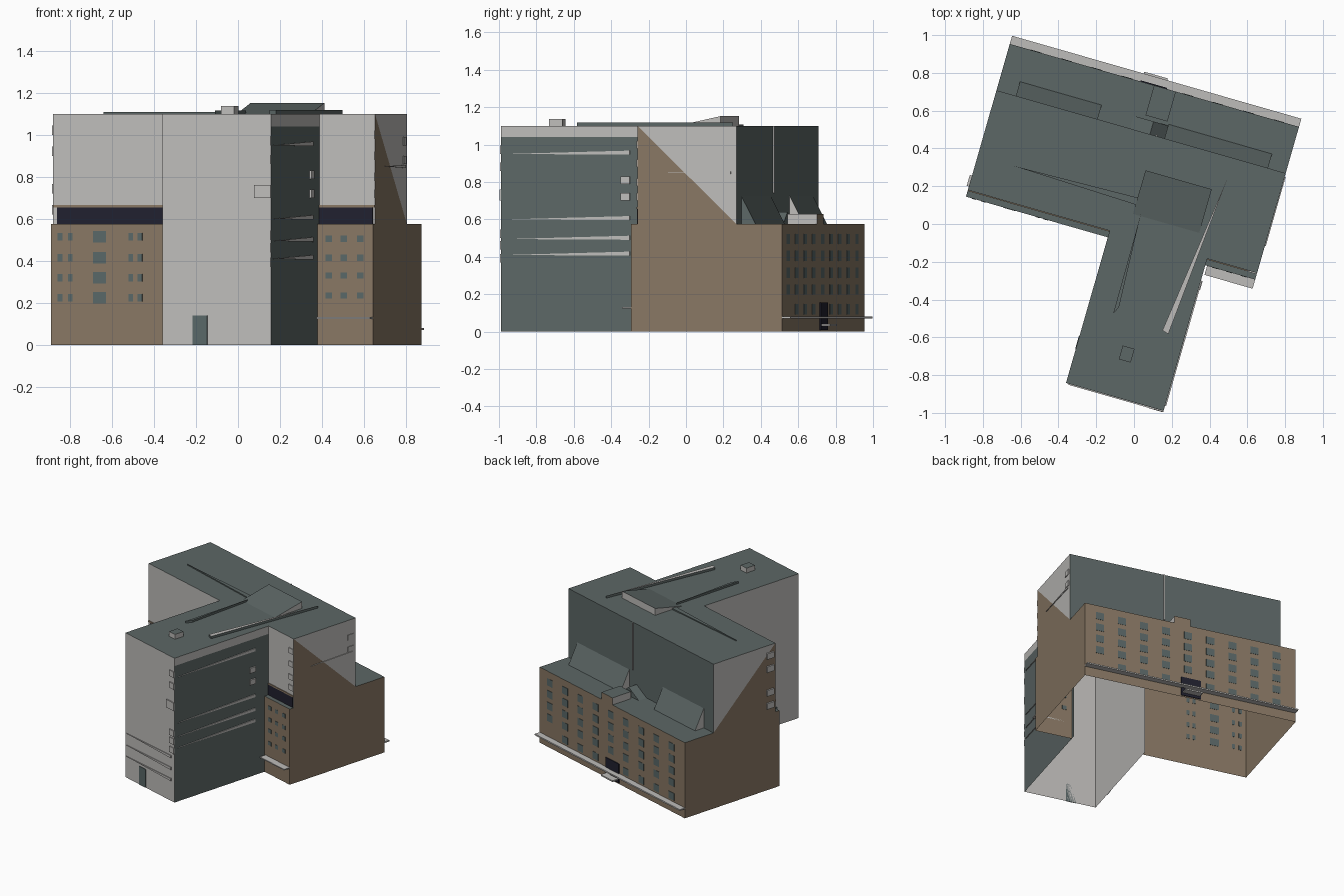
import bpy, bmesh, math
from mathutils import Vector

cube = bpy.data.objects.get("Cube")
if cube:
    bpy.data.objects.remove(cube, do_unlink=True)

TURN = math.radians(-16)          # whole building is turned on its plot


def material(name, r, g, b):
    m = bpy.data.materials.new(name)
    m.use_nodes = True
    m.diffuse_color = (r, g, b, 1)
    bsdf = next(n for n in m.node_tree.nodes if n.type == 'BSDF_PRINCIPLED')
    bsdf.inputs["Base Color"].default_value = (r, g, b, 1)
    return m


WHITE = material("pale plaster", .515, .505, .49)
BROWN = material("brown brick", .245, .183, .125)
GREEN = material("slate green", .108, .135, .132)
GLASS = material("window teal", .10, .135, .135)
NAVY = material("dark navy", .015, .015, .028)


def finish(name, bm, mats, rule=None):
    """Colour faces by rule (None removes the face) and make the object."""
    bmesh.ops.recalc_face_normals(bm, faces=bm.faces)
    if rule:
        chosen = [(f, rule(f.normal, f.calc_center_median())) for f in bm.faces]
        for f, m in chosen:
            if m:
                f.material_index = mats.index(m)
        bmesh.ops.delete(bm, geom=[f for f, m in chosen if not m], context='FACES')
    mesh = bpy.data.meshes.new(name)
    bm.to_mesh(mesh)
    bm.free()
    for m in mats:
        mesh.materials.append(m)
    ob = bpy.data.objects.new(name, mesh)
    ob.rotation_euler.z = TURN
    bpy.context.collection.objects.link(ob)


def extrude(bm, pts, vec):
    """Add a solid made by sweeping a polygon along a vector."""
    a = [bm.verts.new(p) for p in pts]
    b = [bm.verts.new(Vector(p) + Vector(vec)) for p in pts]
    bm.faces.new(a)
    bm.faces.new(b[::-1])
    for i in range(len(a)):
        j = (i + 1) % len(a)
        bm.faces.new((a[i], a[j], b[j], b[i]))


def add_box(bm, u0, u1, v0, v1, z0, z1):
    extrude(bm, [(u0, v0, z0), (u1, v0, z0), (u1, v1, z0), (u0, v1, z0)], (0, 0, z1 - z0))


def cut(bm, point, normal):
    bmesh.ops.bisect_plane(bm, geom=bm.verts[:] + bm.edges[:] + bm.faces[:],
                           plane_co=point, plane_no=normal)


def boxes(name, items, mats, rule=None):
    bm = bmesh.new()
    for it in items:
        add_box(bm, *it)
    finish(name, bm, mats, rule)


def solids(name, items, mats, rule=None):
    bm = bmesh.new()
    for pts, vec in items:
        extrude(bm, pts, vec)
    finish(name, bm, mats, rule)


# Plan limits
L, R, FRONT, BACK = -.895, .698, -.106, .735
UF, UB, LEDGE, TOP = -.07, .48, .576, 1.1
WL, WR, WF = -.114, .423, -.908

# Main block: hollow stepped profile, open below and towards the wing
profile = [(FRONT, 0), (BACK, 0), (BACK, LEDGE), (UB, LEDGE),
           (UB, TOP), (UF, TOP), (UF, LEDGE), (FRONT, LEDGE)]
bm = bmesh.new()
extrude(bm, [(L, v, z) for v, z in profile], (R - L, 0, 0))
for end in (L, R):                # end walls split diagonally
    pair = [v for v in bm.verts if abs(v.co.x - end) < .001 and
            any((v.co - Vector((end, *q))).length < .001 for q in ((UF, TOP), (UB, LEDGE)))]
    bmesh.ops.connect_verts(bm, verts=pair)
for u in (WL, WR):
    cut(bm, (u, 0, 0), (1, 0, 0))


def main_rule(n, c):
    if n.z < -.5 or (WL < c.x < WR and c.y < UF + .01):
        return None
    if n.z > .5:
        return GREEN
    if abs(n.x) > .5:
        return WHITE if c.z > .85 else BROWN
    if c.z < LEDGE:
        return BROWN
    return GREEN if n.y > .5 else WHITE


finish("main_block", bm, [WHITE, BROWN, GREEN], main_rule)

# Front wing: green left side below the parapet, plaster elsewhere
bm = bmesh.new()
add_box(bm, WL, WR, WF, UF, 0, TOP)
cut(bm, (0, 0, 1.04), (0, 0, 1))


def wing_rule(n, c):
    if n.z < -.5 or n.y > .5:
        return None
    return GREEN if n.z > .5 or (n.x > .5 and c.z < 1.04) else WHITE


finish("front_wing", bm, [WHITE, GREEN], wing_rule)

# Dark window bands above the front ledge
boxes("window_band", [(L + .02, WL, UF - .004, UF, LEDGE, .655),
                      (WR, R - .01, UF - .004, UF, LEDGE, .655)], [NAVY])
boxes("band_lintel", [(L, WL, UF - .005, UF, .655, .667),
                      (WR, R, UF - .005, UF, .655, .667)], [BROWN])


# Windows as thin plates
def windows(name, v, us, zs, w, h, skip=()):
    boxes(name, [(u - w / 2, u + w / 2, v - .002, v + .002, z - h / 2, z + h / 2)
                 for i, u in enumerate(us) for k, z in enumerate(zs)
                 if (i, k) not in skip], [GLASS])


columns = [-.75 + .167 * i for i in range(9)]
windows("back_windows", BACK, columns, [.12, .225, .315, .405, .495], .06, .055,
        [(4, 0), (8, 0)])
rows = [.225, .32, .415, .515]
windows("front_wide_windows", FRONT, [-.655], rows, .065, .055)
windows("front_narrow_windows", FRONT, [-.85, -.80, -.50, -.455], rows, .023, .036)
windows("front_side_windows", FRONT, [.48, .555, .635], [.235, .33, .415, .505], .032, .03)

# Doors
boxes("wing_doors", [(.036, .109, WF - .003, WF, 0, .14),
                     (WL - .003, WL, -.72, -.65, 0, .14)], [GLASS])
boxes("back_door", [(-.175, -.03, BACK, BACK + .006, .01, .155)], [NAVY])

# Canopies
boxes("canopies", [(L, R, BACK, BACK + .045, .07, .08),
                   (-.17, -.04, BACK, BACK + .055, .03, .04),
                   (WR + .01, R, FRONT - .05, FRONT, .124, .132)], [WHITE])


# Sloped skylights on the rear terrace
def skylight_rule(n, c):
    return WHITE if abs(n.x) > .5 and c.x < .5 else GREEN


solids("terrace_skylights",
       [([(u, UB, LEDGE), (u, UB + .078, LEDGE), (u, UB, .725)], (length, 0, 0))
        for u, length in ((-.788, .45), (.03, .57))], [GREEN, WHITE], skylight_rule)

# Raised entrance bay, low hood and drain pipe at the rear
boxes("entrance_bay", [(-.10, .02, .57, BACK, LEDGE, .63)], [BROWN, GREEN, WHITE],
      lambda n, c: GREEN if n.z > .5 else BROWN if n.y > .5 else WHITE)
solids("terrace_hood", [([(-.16, UB, LEDGE), (.03, UB, LEDGE), (-.05, UB, .64)],
                         (0, .07, 0))], [GREEN])
boxes("drain_pipe", [(-.018, -.010, UB, UB + .008, .74, TOP)], [WHITE])


# Roof pieces
def side_rule(n, c):
    return GREEN if n.z > .5 else WHITE


solids("roof_wedge", [([(-.02, .05, TOP), (-.02, .29, TOP), (-.02, .29, 1.152)],
                       (.365, 0, 0))], [GREEN, WHITE], side_rule)
solids("roof_ridges", [
    ([(.02, .07, TOP), (.025, -.487, TOP), (.045, -.445, TOP)], (0, 0, .015)),
    ([(-.7, .12, TOP), (0, .1, TOP), (0, .14, TOP)], (0, 0, .008))], [GREEN])
solids("roof_strip", [([(.41, .378, TOP), (.30, -.5, TOP), (.335, -.51, TOP)],
                       (0, 0, .018))], [GREEN, WHITE],
       lambda n, c: WHITE if n.z > .5 else GREEN)
boxes("roof_vent", [(.12, .185, -.71, -.635, TOP, 1.137)], [GREEN, WHITE], side_rule)

# Tapered ledges on the wing walls and end wall
solids("tapered_ledges",
       [([(-.1, WF, z), (.39, WF, z - .012), (.39, WF, z + .008)], (0, -.006, 0))
        for z in (.34, .25, .165)] +
       [([(WR, -.88, z), (WR, -.19, z - .004), (WR, -.19, z + .018)], (.006, 0, 0))
        for z in (.95, .6, .495, .41)] +
       [([(R, .08, .85), (R, .45, .842), (R, .45, .856)], (.005, 0, 0))], [WHITE])

# Small window boxes near the corners
boxes("corner_boxes",
      [(WR - .05, WR, WF - .006, WF, z, z + .045) for z in (.37, .44, .5, .86, .95)] +
      [(WR - .08, WR, WF - .008, WF, .7, .76)] +
      [(R - .05, R, UF - .006, UF, z, z + .04) for z in (.7, .78, .88, .98)] +
      [(R, R + .005, .41, .46, z, z + .04) for z in (.86, .95)] +
      [(L - .012, L, -.05, .01, z, z + .045) for z in (.62, .72, .9, 1.0)] +
      [(WR, WR + .01, -.24, -.19, z, z + .04) for z in (.7, .79)], [WHITE])
